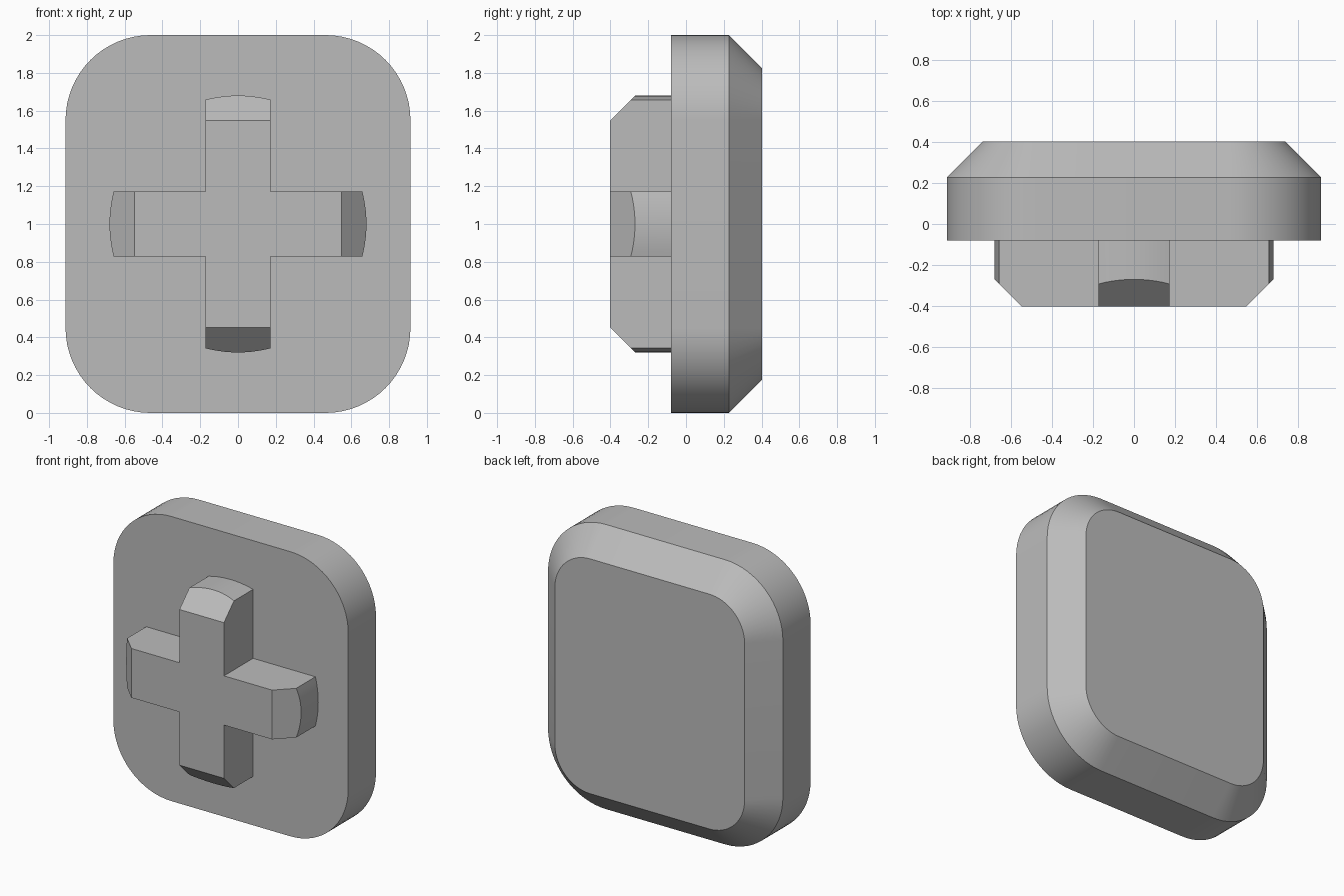
import bpy, bmesh, math
from mathutils import Vector

cube = bpy.data.objects.get("Cube")
if cube:
    bpy.data.objects.remove(cube, do_unlink=True)

grey = bpy.data.materials.new("plain grey")
grey.use_nodes = True
COLOR = (0.5, 0.5, 0.5, 1)
grey.diffuse_color = COLOR
grey.node_tree.nodes["Principled BSDF"].inputs["Base Color"].default_value = COLOR

MID = 1.0      # height of the centre
SEG = 16       # steps per rounded corner


def arc(cx, cz, r, start, end, n):
    return [(cx + r * math.cos(start + (end - start) * i / n),
             cz + r * math.sin(start + (end - start) * i / n)) for i in range(n + 1)]


def rounded_rect(hx, hz, r):
    pts = []
    for k, (sx, sz) in enumerate([(1, 1), (-1, 1), (-1, -1), (1, -1)]):
        a = k * math.pi / 2
        pts += arc(sx * (hx - r), sz * (hz - r), r, a, a + math.pi / 2, SEG)
    return pts


def loft(bm, sections):
    """Join equal-length outlines, each given as (y, points), and cap both ends."""
    rings = [[bm.verts.new((x, y, MID + z)) for x, z in pts] for y, pts in sections]
    for a, b in zip(rings, rings[1:]):
        for i in range(len(a)):
            j = (i + 1) % len(a)
            bm.faces.new((a[i], a[j], b[j], b[i]))
    bm.faces.new(rings[0])
    bm.faces.new(rings[-1])


def finish(bm, name):
    bmesh.ops.recalc_face_normals(bm, faces=bm.faces)
    mesh = bpy.data.meshes.new(name)
    bm.to_mesh(mesh)
    bm.free()
    mesh.materials.append(grey)
    obj = bpy.data.objects.new(name, mesh)
    bpy.context.collection.objects.link(obj)
    bpy.ops.object.select_all(action="DESELECT")
    obj.select_set(True)
    bpy.context.view_layer.objects.active = obj
    bpy.ops.object.shade_smooth_by_angle(angle=math.radians(30))


# Rounded plate with a chamfered back rim
HX, HZ, R, CH = 0.913, 1.0, 0.45, 0.175
bm = bmesh.new()
outer = rounded_rect(HX, HZ, R)
loft(bm, [(-0.08, outer), (0.228, outer),
          (0.403, rounded_rect(HX - CH, HZ - CH, R - CH))])
finish(bm, "rounded_plate")

# Raised cross with bowed arm ends
HALF, REACH = 0.173, 0.68
bow = math.asin(HALF / REACH)
outline = []
for k in range(4):
    a = k * math.pi / 2
    outline += arc(0, 0, REACH, a - bow, a + bow, 10)
    outline.append((HALF * math.sqrt(2) * math.cos(a + math.pi / 4),
                    HALF * math.sqrt(2) * math.sin(a + math.pi / 4)))
bm = bmesh.new()
loft(bm, [(-0.403, outline), (-0.075, outline)])

# Slanted cut on the front edge of each arm
for dx, dz in [(1, 0), (-1, 0), (0, 1), (0, -1)]:
    cut = bmesh.ops.bisect_plane(
        bm, geom=bm.verts[:] + bm.edges[:] + bm.faces[:],
        plane_co=Vector((dx * 0.547, -0.403, MID + dz * 0.547)),
        plane_no=Vector((dx, -1, dz)).normalized(), clear_outer=True)
    edges = [e for e in cut["geom_cut"] if isinstance(e, bmesh.types.BMEdge)]
    bmesh.ops.contextual_create(bm, geom=edges)
finish(bm, "raised_cross")
